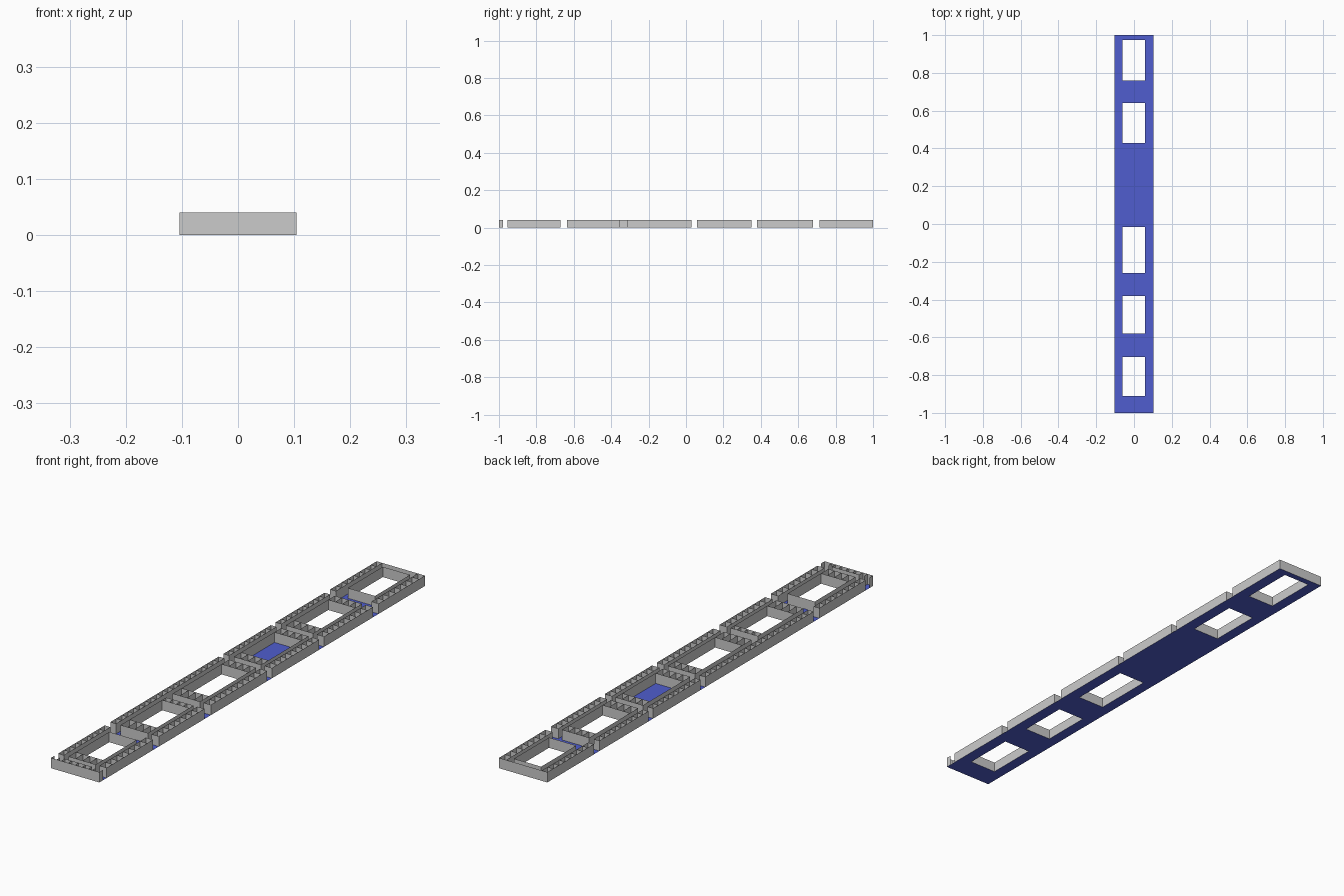
import bpy, bmesh

if "Cube" in bpy.data.objects:
    bpy.data.objects.remove(bpy.data.objects["Cube"])

H = 0.04                      # wall height
XO = 0.104                    # outer facade
XL, XR = -0.08, 0.073         # corridor walls
CL, CR = -0.06, 0.057         # courtyard sides


def finish(name, bm, color=None):
    bmesh.ops.remove_doubles(bm, verts=bm.verts, dist=1e-5)
    me = bpy.data.meshes.new(name)
    bm.to_mesh(me)
    bm.free()
    ob = bpy.data.objects.new(name, me)
    bpy.context.collection.objects.link(ob)
    if color:
        mat = bpy.data.materials.new(name + "_colour")
        mat.diffuse_color = color
        mat.use_nodes = True
        mat.node_tree.nodes["Principled BSDF"].inputs["Base Color"].default_value = mat.diffuse_color
        me.materials.append(mat)
    return ob


def wall(bm, x0, y0, x1, y1):
    """Upright paper-thin partition."""
    bm.faces.new([bm.verts.new(p) for p in
                  ((x0, y0, 0), (x1, y1, 0), (x1, y1, H), (x0, y0, H))])


def slab(bm, x0, x1, y0, y1):
    bm.faces.new([bm.verts.new(p) for p in
                  ((x0, y0, 0), (x1, y0, 0), (x1, y1, 0), (x0, y1, 0))])


def room_row(bm, xa, xb, y0, y1):
    """Side rooms between facade xa and corridor wall xb."""
    wall(bm, xa, y0, xa, y1)
    wall(bm, xb, y0, xb, y1)
    n = max(1, round((y1 - y0) / 0.034))
    for i in range(n + 1):
        y = y0 + (y1 - y0) * i / n
        wall(bm, xa, y, xb, y)


def end_row(bm, y0, y1):
    """Rooms across the end of a courtyard."""
    for x in (CL, -0.03, 0.0, 0.03, CR):
        wall(bm, x, y0, x, y1)


# block ranges, courtyard ranges, rooms at low end / high end, open courtyard
blocks = [
    (-0.955, -0.67, -0.91, -0.705, True, False, True),
    (-0.635, -0.355, -0.58, -0.38, True, True, True),
    (-0.315, 0.03, -0.26, -0.015, True, True, True),
    (0.06, 0.35, 0.105, 0.31, True, True, False),
    (0.38, 0.68, 0.43, 0.64, True, True, True),
    (0.715, 1.0, 0.76, 0.975, False, False, True),
]

# floor plate with open courtyards
bm = bmesh.new()
slab(bm, -XO, CL, -1, 1)
slab(bm, CR, XO, -1, 1)
y = -1
for b in blocks:
    if b[6]:
        slab(bm, CL, CR, y, b[2])
        y = b[3]
slab(bm, CL, CR, y, 1)
finish("floor", bm, (0.08, 0.11, 0.62, 1))

# rooms and courtyard walls, one object per block
for k, (y0, y1, c0, c1, low, high, is_open) in enumerate(blocks):
    bm = bmesh.new()
    room_row(bm, XO, XR, y0, y1)
    # the left wing runs unbroken past the third passage
    room_row(bm, -XO, XL, y0, blocks[2][0] if k == 1 else y1)
    # courtyard
    for x in (CL, CR):
        wall(bm, x, c0, x, c1)
    for yy in (c0, c1):
        wall(bm, CL, yy, CR, yy)
    # end rooms and their passage walls
    if low:
        end_row(bm, y0, c0)
        wall(bm, CL, y0, CR, y0)
    if high:
        end_row(bm, c1, y1)
        wall(bm, CL, y1, CR, y1)
    finish(f"room_block_{k + 1}", bm)

# front row of rooms and the two closing end walls
bm = bmesh.new()
wall(bm, -XO, -1, XO, -1)
wall(bm, CL, -0.978, CR, -0.978)
for s in (-XO, XL, CL, -0.03, 0.0, 0.03, CR, XR, XO):
    wall(bm, s, -1, s, -0.978)
finish("front_rooms", bm)
bm = bmesh.new()
wall(bm, -XO, 1, XO, 1)
finish("back_wall", bm)
